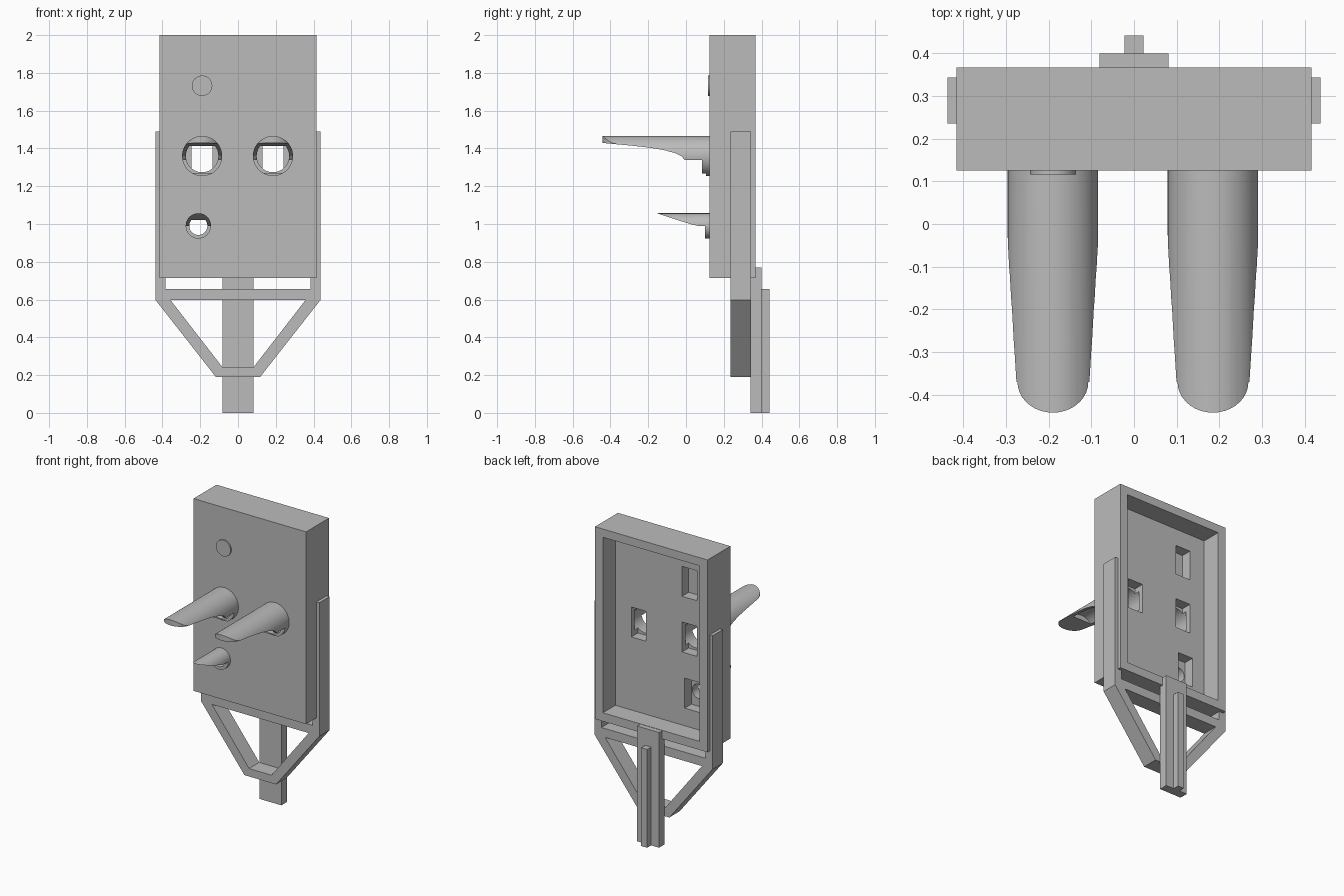
import bpy, bmesh, math

old = bpy.data.objects.get("Cube")
if old:
    bpy.data.objects.remove(old, do_unlink=True)

grey = bpy.data.materials.new("plain_grey")
grey.use_nodes = True
grey.diffuse_color = (0.5, 0.5, 0.5, 1)
grey.node_tree.nodes["Principled BSDF"].inputs["Base Color"].default_value = (0.5, 0.5, 0.5, 1)


def prism(name, points, axis, lo, hi):
    """Extrude a 2D outline along an axis; points hold the other two axes in order."""
    place = {"x": lambda p, d: (d, p[0], p[1]),
             "y": lambda p, d: (p[0], d, p[1]),
             "z": lambda p, d: (p[0], p[1], d)}[axis]
    bm = bmesh.new()
    a = [bm.verts.new(place(p, lo)) for p in points]
    b = [bm.verts.new(place(p, hi)) for p in points]
    bm.faces.new(a)
    bm.faces.new(b[::-1])
    n = len(points)
    for i in range(n):
        j = (i + 1) % n
        bm.faces.new((a[j], a[i], b[i], b[j]))
    bmesh.ops.recalc_face_normals(bm, faces=bm.faces)
    mesh = bpy.data.meshes.new(name)
    bm.to_mesh(mesh)
    bm.free()
    mesh.materials.append(grey)
    obj = bpy.data.objects.new(name, mesh)
    bpy.context.collection.objects.link(obj)
    return obj


def box(name, x0, x1, y0, y1, z0, z1):
    return prism(name, [(x0, z0), (x1, z0), (x1, z1), (x0, z1)], "y", y0, y1)


def arc(cx, cy, r, start, end, steps):
    angles = [math.radians(start + (end - start) * i / steps) for i in range(steps + 1)]
    return [(cx + r * math.cos(t), cy + r * math.sin(t)) for t in angles]


def disc(name, cx, cz, r, y0, y1):
    return prism(name, arc(cx, cz, r, 0, 360, 48)[:-1], "y", y0, y1)


def combine(obj, cutter, operation="DIFFERENCE"):
    mod = obj.modifiers.new("cut", "BOOLEAN")
    mod.operation = operation
    mod.solver = "EXACT"
    mod.object = cutter
    bpy.context.view_layer.objects.active = obj
    bpy.ops.object.modifier_apply(modifier=mod.name)
    bpy.data.objects.remove(cutter, do_unlink=True)


def smooth(obj):
    bpy.ops.object.select_all(action="DESELECT")
    obj.select_set(True)
    bpy.context.view_layer.objects.active = obj
    bpy.ops.object.shade_smooth_by_angle(angle=math.radians(25))


FRONT, BACK, PANEL = 0.125, 0.367, 0.235
lamps = [(-0.19, 1.36), (0.185, 1.36)]
small = (-0.21, 0.99)
button = (-0.19, 1.732)

# Housing, open at the back, with a pocket behind each lamp
housing = box("housing", -0.416, 0.416, FRONT, BACK, 0.715, 2.0)
combine(housing, box("cavity", -0.358, 0.358, PANEL, 0.5, 0.772, 1.945))
for x, z in lamps + [small, button]:
    combine(housing, box("pocket", x - 0.055, x + 0.055, 0.165, 0.3, z - 0.1, z + 0.1))
for (x, z), r in zip(lamps + [small], (0.086, 0.086, 0.048)):
    combine(housing, disc("bore", x, z, r, 0.0, 0.2))
smooth(housing)

# Long visors: tubes trimmed by a side profile and a rounded plan
for side, (x, z) in zip(("right", "left"), lamps):
    visor = disc(side + "_visor", x, z, 0.106, -0.46, FRONT)
    profile = [(-0.5, 1.429), (-0.44, 1.429), (-0.3, 1.416), (-0.2, 1.405), (-0.12, 1.392),
               (-0.06, 1.376), (-0.025, 1.36), (-0.008, 1.34), (0.085, 1.34), (0.085, 1.268),
               (0.106, 1.268), (0.106, 1.2), (0.2, 1.2), (0.2, 1.6), (-0.5, 1.6)]
    combine(visor, prism("side_trim", profile, "x", x - 0.2, x + 0.2), "INTERSECT")
    tip = [(x + 0.083 * math.cos(math.radians(t)), -0.37 + 0.072 * math.sin(math.radians(t)))
           for t in range(180, 361, 10)]
    plan = tip + [(x + 0.15, -0.36), (x + 0.15, 0.3), (x - 0.15, 0.3), (x - 0.15, -0.36)]
    combine(visor, prism("plan_trim", plan, "z", 1.1, 1.6), "INTERSECT")
    combine(visor, disc("bore", x, z, 0.086, -0.27, 0.3))
    smooth(visor)

# Small pointed visor
x, z = small
visor = disc("small_visor", x, z, 0.067, -0.2, FRONT)
profile = [(-0.15, 1.056), (-0.05, 1.022), (0.03, 0.998), (0.065, 0.99), (0.1, 0.99),
           (0.1, 0.8), (0.2, 0.8), (0.2, 1.2), (-0.15, 1.2)]
combine(visor, prism("side_trim", profile, "x", x - 0.2, x + 0.2), "INTERSECT")
combine(visor, disc("bore", x, z, 0.048, -0.05, 0.3))
smooth(visor)

# Round button on the front
smooth(disc("front_button", *button, 0.054, 0.116, FRONT + 0.01))

# Carrying frame: side straps, crossbar and tapering lower arms
Y0, Y1 = 0.235, 0.343
for side, s in (("left", 1), ("right", -1)):
    box(side + "_strap", *sorted((s * 0.385, s * 0.437)), Y0, Y1, 0.598, 1.49)
    arm = [(0.437, 0.598), (0.358, 0.598), (0.083, 0.243), (0.083, 0.19), (0.117, 0.19)]
    prism(side + "_arm", [(s * px, pz) for px, pz in arm], "y", Y0, Y1)
box("crossbar", -0.386, 0.386, Y0, Y1, 0.598, 0.657)
box("lower_bar", -0.084, 0.084, Y0, Y1, 0.19, 0.243)

# Rear post with its raised rib
box("rear_post", -0.081, 0.081, 0.342, 0.4, 0.0, 0.77)
box("post_rib", -0.022, 0.022, 0.399, 0.442, 0.0, 0.657)
